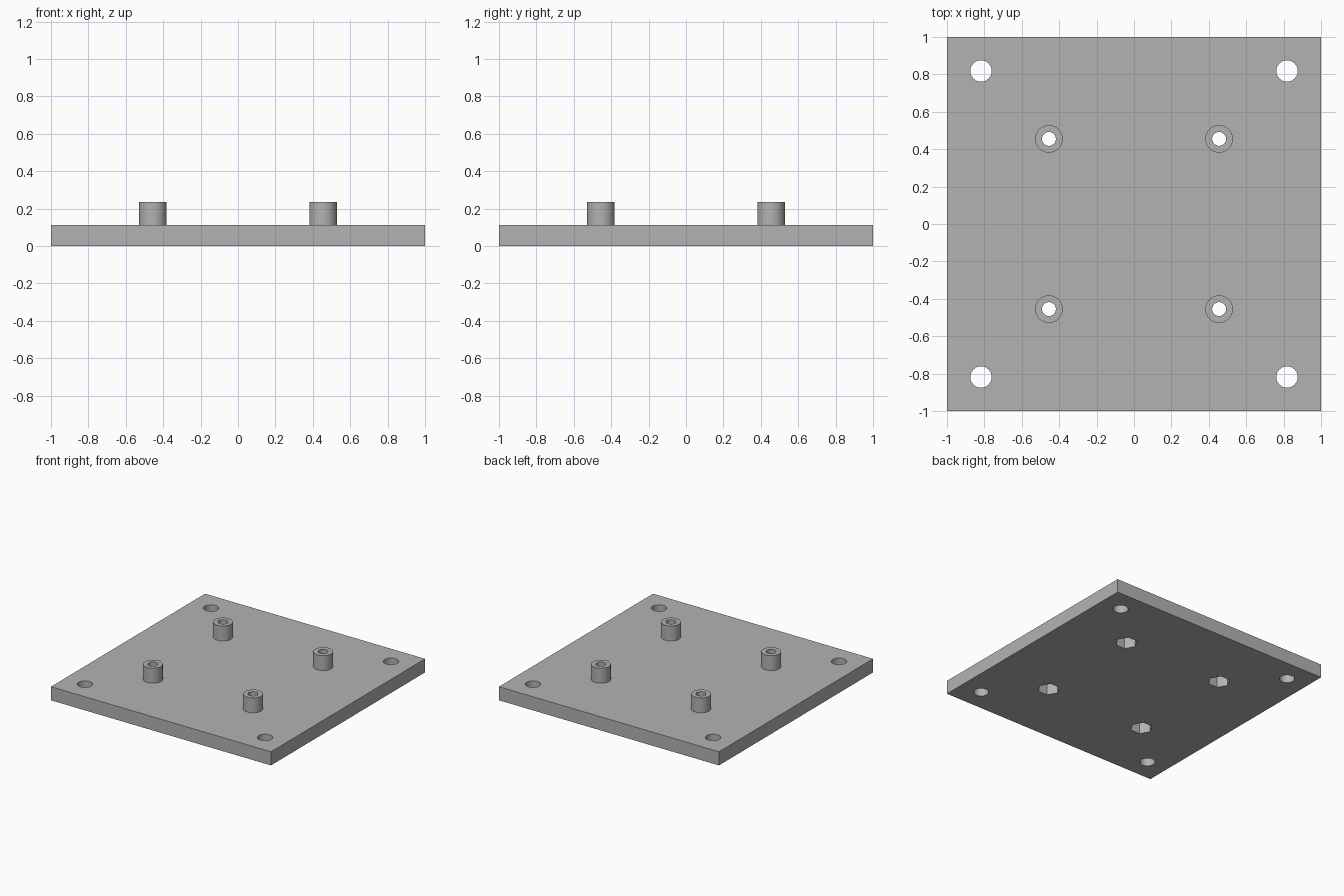
import bpy, bmesh, math
from mathutils import Matrix

if "Cube" in bpy.data.objects:
    bpy.data.objects.remove(bpy.data.objects["Cube"])

T = 0.112          # plate thickness
TOP = 0.235        # top of the standoffs
PITCH = 0.455      # standoff offset from the centre
CORNER = 0.818     # corner hole offset from the centre

grey = bpy.data.materials.new("light_grey")
grey.diffuse_color = (0.45, 0.45, 0.45, 1)
grey.use_nodes = True
grey.node_tree.nodes["Principled BSDF"].inputs["Base Color"].default_value = grey.diffuse_color


def make_object(name, bm):
    mesh = bpy.data.meshes.new(name)
    bm.to_mesh(mesh)
    bm.free()
    obj = bpy.data.objects.new(name, mesh)
    bpy.context.collection.objects.link(obj)
    mesh.materials.append(grey)
    return obj


def four_prisms(name, offset, radius, z0, z1, sides):
    """Four upright prisms mirrored about both axes."""
    bm = bmesh.new()
    for sx in (-1, 1):
        for sy in (-1, 1):
            bmesh.ops.create_cone(
                bm, cap_ends=True, segments=sides, radius1=radius, radius2=radius,
                depth=z1 - z0,
                matrix=Matrix.Translation((sx * offset, sy * offset, (z0 + z1) / 2))
                @ Matrix.Rotation(math.pi / 2, 4, 'Z'))
    return make_object(name, bm)


def cut(obj, cutter):
    mod = obj.modifiers.new("cut", 'BOOLEAN')
    mod.operation = 'DIFFERENCE'
    mod.solver = 'EXACT'
    mod.object = cutter
    bpy.ops.object.select_all(action='DESELECT')
    bpy.context.view_layer.objects.active = obj
    obj.select_set(True)
    bpy.ops.object.modifier_apply(modifier=mod.name)


# Square base plate
bm = bmesh.new()
bmesh.ops.create_cube(bm, size=1, matrix=Matrix.Translation((0, 0, T / 2))
                      @ Matrix.Diagonal((2, 2, T, 1)))
plate = make_object("base_plate", bm)

# Round standoffs
standoffs = four_prisms("standoffs", PITCH, 0.0735, T, TOP, 48)

# Cutters: corner holes, screw bores, hexagonal nut pockets underneath
corner_holes = four_prisms("corner_hole_cutter", CORNER, 0.057, -0.1, 0.3, 48)
bores = four_prisms("bore_cutter", PITCH, 0.037, -0.1, 0.4, 48)
pockets = four_prisms("nut_pocket_cutter", PITCH, 0.084, -0.1, 0.09, 6)

for cutter in (corner_holes, bores, pockets):
    cut(plate, cutter)
cut(standoffs, bores)

for cutter in (corner_holes, bores, pockets):
    bpy.data.objects.remove(cutter, do_unlink=True)

# Smooth round walls, sharp edges
for obj in (plate, standoffs):
    bpy.ops.object.select_all(action='DESELECT')
    bpy.context.view_layer.objects.active = obj
    obj.select_set(True)
    bpy.ops.object.shade_smooth_by_angle(angle=math.radians(30))
